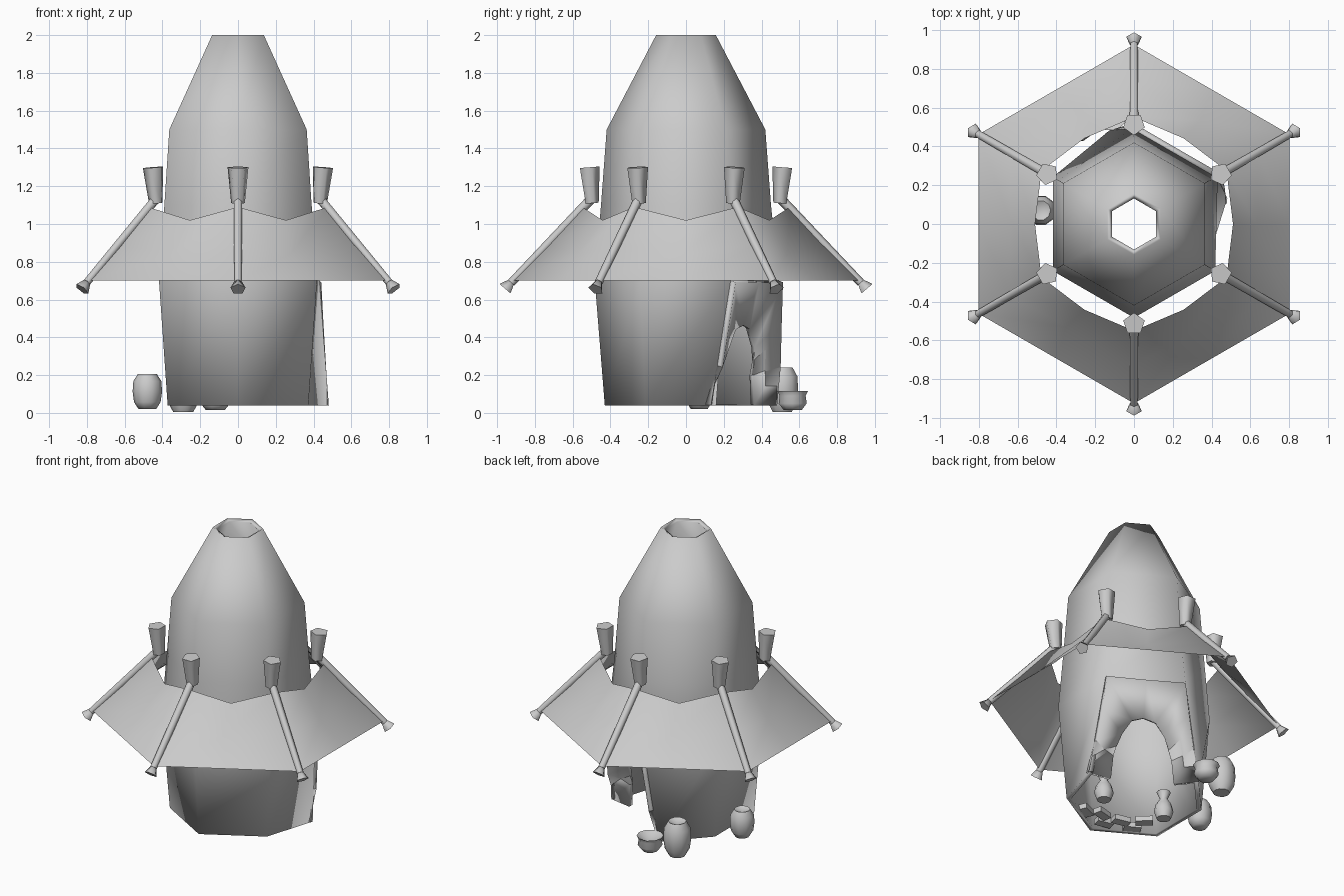
import bpy, bmesh, random
from math import sin, cos, pi, radians
from mathutils import Vector, Matrix

cube = bpy.data.objects.get("Cube")
if cube:
    bpy.data.objects.remove(cube)
random.seed(4)

clay = bpy.data.materials.new("plain_grey")
clay.use_nodes = True
clay.diffuse_color = (0.6, 0.6, 0.6, 1)
clay.node_tree.nodes["Principled BSDF"].inputs["Base Color"].default_value = (0.6, 0.6, 0.6, 1)


def finish(name, bm, angle=70, thickness=0):
    bmesh.ops.remove_doubles(bm, verts=bm.verts, dist=0.0005)
    mesh = bpy.data.meshes.new(name)
    bm.to_mesh(mesh)
    bm.free()
    obj = bpy.data.objects.new(name, mesh)
    bpy.context.collection.objects.link(obj)
    mesh.materials.append(clay)
    if thickness:
        mod = obj.modifiers.new("thickness", 'SOLIDIFY')
        mod.thickness = thickness
        mod.offset = -1
    bpy.ops.object.select_all(action='DESELECT')
    obj.select_set(True)
    bpy.context.view_layer.objects.active = obj
    bpy.ops.object.shade_smooth_by_angle(angle=radians(angle))
    return obj


def polar(r, degrees, z):
    a = radians(degrees)
    return Vector((r * cos(a), r * sin(a), z))


def face(bm, points):
    bm.faces.new([bm.verts.new(p) for p in points])


def grid(bm, rows):
    for low, high in zip(rows, rows[1:]):
        for i in range(len(low) - 1):
            face(bm, (low[i], low[i + 1], high[i + 1], high[i]))


def rod(name, start, end, r1, r2, sides):
    bm = bmesh.new()
    axis = end - start
    turn = axis.to_track_quat('Z', 'Y').to_matrix().to_4x4()
    bmesh.ops.create_cone(bm, cap_ends=True, segments=sides, radius1=r1, radius2=r2,
                          depth=axis.length,
                          matrix=Matrix.Translation((start + end) / 2) @ turn)
    return finish(name, bm, 75)


def lathe(name, profile, place, sides=10):
    bm = bmesh.new()
    rows = [[polar(r, 360 * i / sides, z) + Vector(place) for i in range(sides + 1)]
            for r, z in profile]
    grid(bm, rows)
    return finish(name, bm, 60)


# Doorway side: t runs along the wall, n points outward
def door_point(t, n, z):
    along, out = polar(1, 150, 0), polar(1, 60, 0)
    return along * t + out * n + Vector((0, 0, z))


# Six-sided hollow tower, splayed at the foot beside the doorway
bm = bmesh.new()
profile = [(0.43, 0.04), (0.483, 0.7), (0.45, 1.1), (0.42, 1.5), (0.158, 2.0)]
rings = [[polar(r, 30 + 60 * i, z) for i in range(7)] for r, z in profile]
for ring, (t, n) in zip(rings, [(0.35, 0.355), (0.255, 0.42)]):
    z = ring[0].z
    ring[0] = ring[6] = door_point(-t, n, z)
    ring[1] = door_point(t, n, z)
grid(bm, [ring[1:] for ring in rings[:2]])
grid(bm, rings[1:])
finish("tower", bm, 70, 0.03)

# Doorway wall with a recessed arch
bm = bmesh.new()
arch = [(0.2, 0.3, 0.04), (0.185, 0.305, 0.2), (0.145, 0.315, 0.35), (0.08, 0.32, 0.45), (0, 0.325, 0.475)]
frame = [(0.35, 0.355, 0.04), (0.32, 0.376, 0.25), (0.287, 0.398, 0.48), (0.255, 0.42, 0.7), (0, 0.42, 0.7)]


def both_sides(points):
    left = [door_point(-t, n, z) for t, n, z in points]
    return left + [door_point(t, n, z) for t, n, z in points[-2::-1]]


grid(bm, [both_sides(frame), both_sides(arch)])
bmesh.ops.recalc_face_normals(bm, faces=bm.faces)
bm.faces.ensure_lookup_table()
if bm.faces[0].normal.dot(polar(1, 60, 0)) < 0:
    bmesh.ops.reverse_faces(bm, faces=bm.faces)
finish("doorway_wall", bm, 70, 0.03)

# Cloth skirt roof, sagging between the poles
bm = bmesh.new()
for i in range(6):
    a = 30 + 60 * i
    outer = [polar(0.924, a, 0.7), polar(0.8, a + 30, 0.7), polar(0.924, a + 60, 0.7)]
    sag = polar(0.635, a + 30 + random.uniform(-5, 5), 0.84)
    middle = [polar(0.735, a, 0.89), sag, polar(0.735, a + 60, 0.89)]
    inner = [polar(0.55, a, 1.09), polar(0.51, a + 30, 1.02), polar(0.55, a + 60, 1.09)]
    grid(bm, [outer, middle, inner])
finish("cloth_roof", bm, 80)

# Roof poles with flared feet and short posts at their heads
for i in range(6):
    a = 30 + 60 * i
    head, foot = polar(0.49, a, 1.145), polar(0.925, a, 0.69)
    tip = polar(0.955, a, 0.655)
    rod(f"roof_pole_{i + 1}", head, foot, 0.026, 0.022, 6)
    rod(f"pole_foot_{i + 1}", foot, tip, 0.022, 0.042, 5)
    rod(f"pole_post_{i + 1}", polar(0.5, a, 1.11), polar(0.515, a, 1.3), 0.038, 0.058, 5)

# Jars and bowl outside
jar = [(0, 0), (0.6, 0), (0.9, 0.2), (1, 0.5), (0.95, 0.8), (0.65, 1), (0.5, 0.97), (0, 0.9)]
for name, r, h, place in [("small_jar", 0.078, 0.185, (-0.48, 0.07, 0.02)),
                          ("large_jar", 0.088, 0.235, (-0.29, 0.51, 0.005))]:
    lathe(name, [(x * r, z * h) for x, z in jar], place)
lathe("bowl", [(0, 0), (0.05, 0), (0.078, 0.035), (0.072, 0.075), (0.085, 0.1),
               (0.065, 0.09), (0, 0.05)], (-0.12, 0.565, 0.015))

# Bottles and bricks inside
bottle = [(0, 0), (0.045, 0), (0.062, 0.05), (0.05, 0.1), (0.024, 0.14), (0.045, 0.19), (0, 0.18)]
for i, place in enumerate([(-0.26, -0.02, 0.04), (0.18, -0.08, 0.04)]):
    lathe(f"bottle_{i + 1}", bottle, place)
for i in range(6):
    bm = bmesh.new()
    spot = polar(0.25 + 0.07 * (i % 2), 215 + 17 * i, 0.06)
    turn = Matrix.Rotation(radians(215 + 17 * i + random.uniform(-15, 15)), 4, 'Z')
    bmesh.ops.create_cube(bm, size=1, matrix=Matrix.Translation(spot) @ turn
                          @ Matrix.Diagonal((0.06, 0.11, 0.035, 1)))
    finish(f"brick_{i + 1}", bm, 30)
